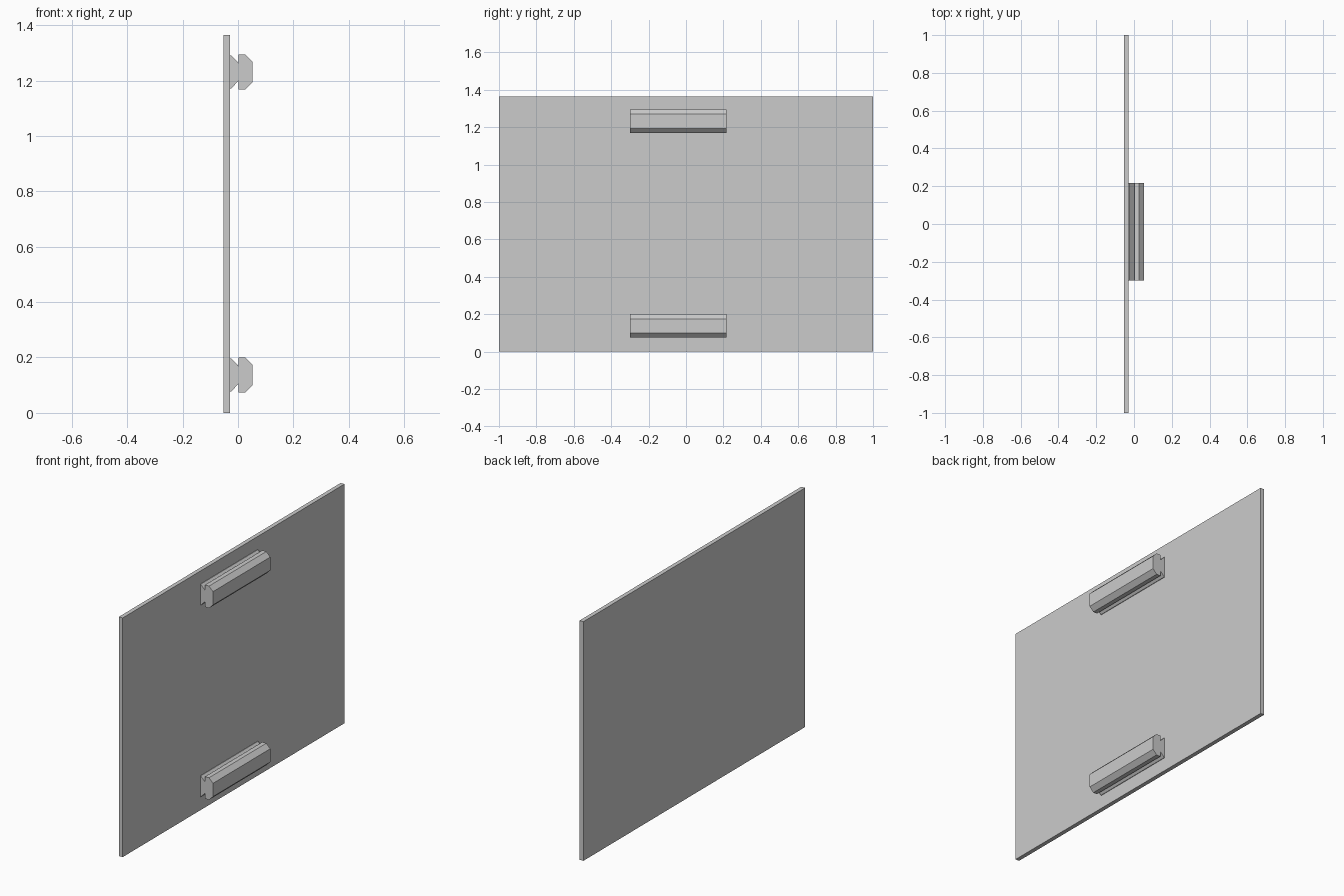
import bpy
import bmesh

cube = bpy.data.objects.get("Cube")
if cube:
    bpy.data.objects.remove(cube, do_unlink=True)

grey = bpy.data.materials.new("plain_grey")
grey.use_nodes = True
colour = (0.6, 0.6, 0.6, 1)
grey.diffuse_color = colour
grey.node_tree.nodes["Principled BSDF"].inputs["Base Color"].default_value = colour


def extrude_profile(name, profile, y0, y1):
    """Sweep a closed x-z outline along y."""
    bm = bmesh.new()
    face = bm.faces.new([bm.verts.new((x, y0, z)) for x, z in profile])
    swept = bmesh.ops.extrude_face_region(bm, geom=[face])["geom"]
    verts = [v for v in swept if isinstance(v, bmesh.types.BMVert)]
    bmesh.ops.translate(bm, verts=verts, vec=(0, y1 - y0, 0))
    bmesh.ops.recalc_face_normals(bm, faces=bm.faces)
    mesh = bpy.data.meshes.new(name)
    bm.to_mesh(mesh)
    bm.free()
    mesh.materials.append(grey)
    obj = bpy.data.objects.new(name, mesh)
    bpy.context.collection.objects.link(obj)
    return obj


BACK, FACE, FRONT = -0.052, -0.028, 0.052
HEIGHT = 1.365

# Flat panel
extrude_profile("panel", [(BACK, 0), (FACE, 0), (FACE, HEIGHT), (BACK, HEIGHT)], -1, 1)

# Handle outline: flared foot, narrow neck, chamfered grip (x, half height)
half = [(FACE, 0.060), (-0.025, 0.060), (0.002, 0.032),
        (0.002, 0.063), (0.027, 0.063), (FRONT, 0.038)]

for name, z in (("lower_handle", 0.137), ("upper_handle", 1.231)):
    outline = [(x, z + h) for x, h in half] + [(x, z - h) for x, h in reversed(half)]
    extrude_profile(name, outline, -0.30, 0.217)
